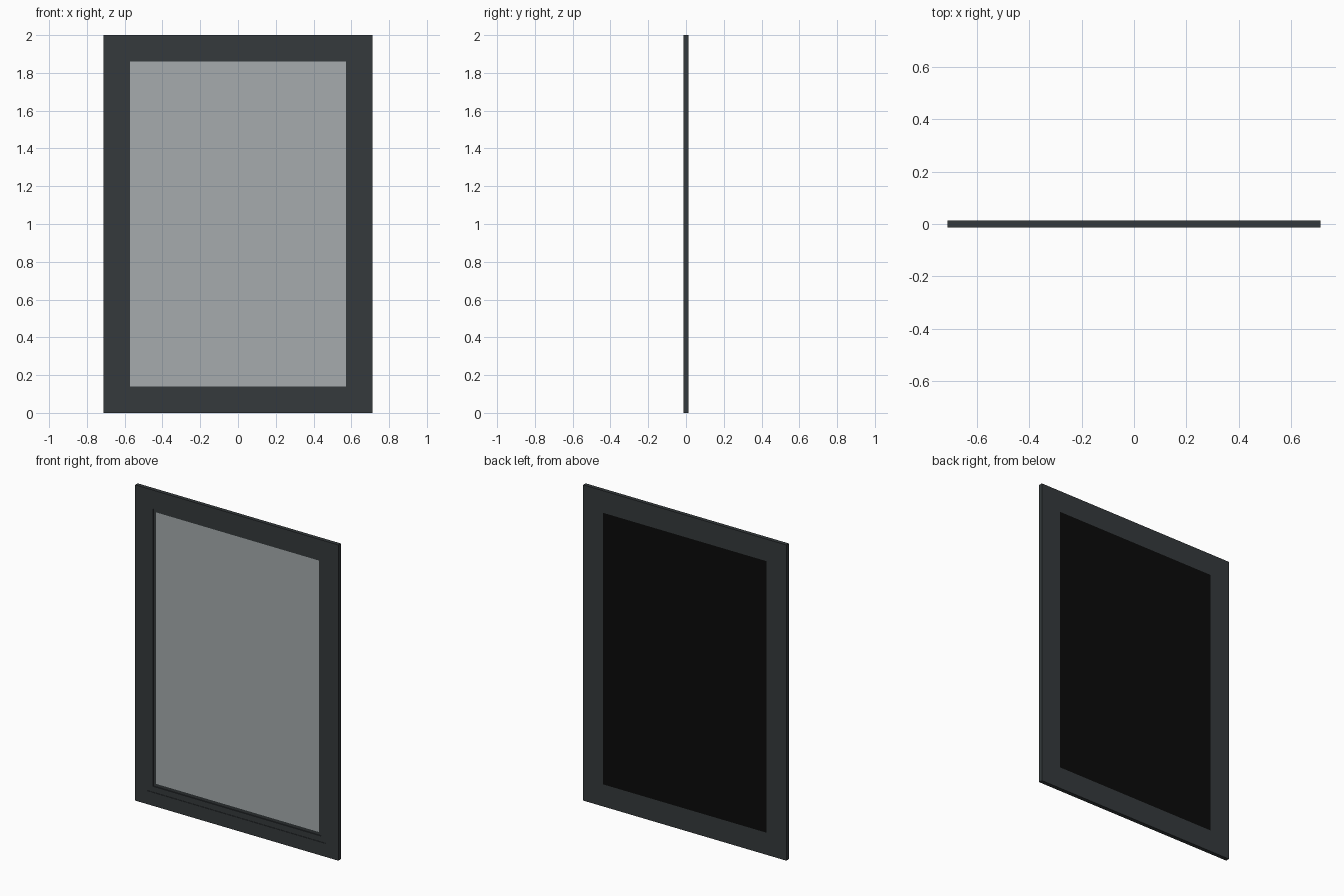
import bpy, bmesh

if "Cube" in bpy.data.objects:
    bpy.data.objects.remove(bpy.data.objects["Cube"])

W, H = 0.712, 2.0      # half width, height
INSET = 0.14           # border width


def material(name, rgb):
    m = bpy.data.materials.new(name)
    m.diffuse_color = (*rgb, 1.0)
    m.use_nodes = True
    m.node_tree.nodes["Principled BSDF"].inputs["Base Color"].default_value = m.diffuse_color
    return m


def make_object(name, bm, mat):
    bmesh.ops.recalc_face_normals(bm, faces=bm.faces)
    me = bpy.data.meshes.new(name)
    bm.to_mesh(me)
    bm.free()
    ob = bpy.data.objects.new(name, me)
    bpy.context.collection.objects.link(ob)
    me.materials.append(mat)
    return ob


def rectangle(inset, y):
    x = W - inset
    return [(-x, y, inset), (x, y, inset), (x, y, H - inset), (-x, y, H - inset)]


def panel(name, y, mat, facing):
    bm = bmesh.new()
    face = bm.faces.new([bm.verts.new(p) for p in rectangle(INSET, y)])
    face.normal_update()
    if face.normal.y * facing < 0:
        face.normal_flip()
    me = bpy.data.meshes.new(name)
    bm.to_mesh(me)
    bm.free()
    me.materials.append(mat)
    bpy.context.collection.objects.link(bpy.data.objects.new(name, me))


frame_mat = material("dark_frame", (0.035, 0.042, 0.045))
glass_mat = material("grey_glass", (0.38, 0.41, 0.42))
back_mat = material("black_back", (0.003, 0.003, 0.003))

# Mitred frame: stepped profile (distance inwards, y) swept round four corners
profile = [(0, 0.0125), (0, -0.0125), (0.085, -0.0125), (0.085, -0.0095),
           (0.122, -0.0095), (0.122, -0.004), (INSET, -0.004), (INSET, 0.0125)]
bm = bmesh.new()
loops = [[bm.verts.new(p) for p in rectangle(d, y)] for d, y in profile]
for i, a in enumerate(loops):
    b = loops[(i + 1) % len(loops)]
    for j in range(4):
        k = (j + 1) % 4
        bm.faces.new((a[j], a[k], b[k], b[j]))
make_object("frame", bm, frame_mat)

# Glass at the front, dark backing flush with the rear of the frame
panel("glass_pane", -0.004, glass_mat, -1)
panel("back_panel", 0.0125, back_mat, 1)
